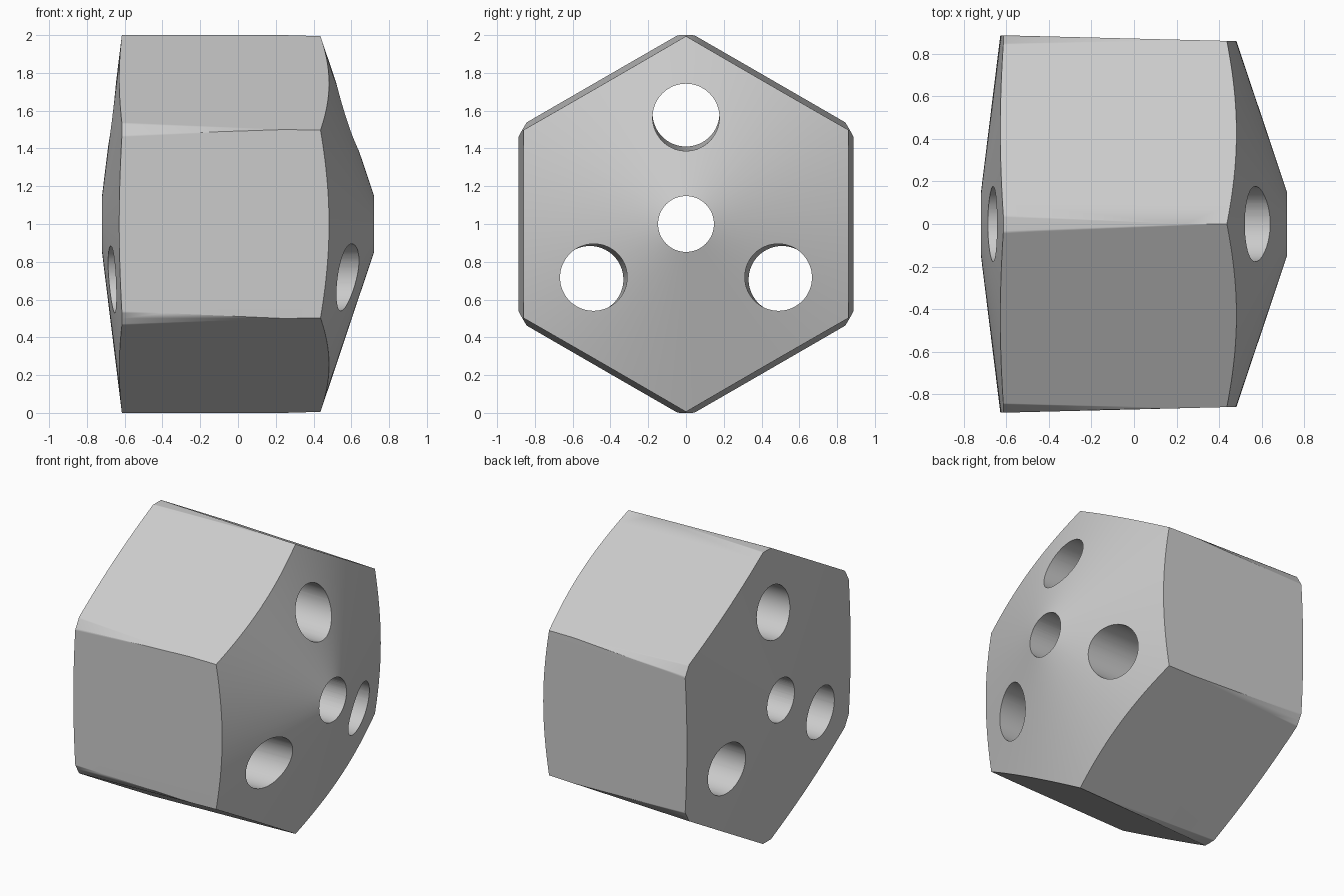
import bpy, bmesh, math
from mathutils import Vector

cube = bpy.data.objects.get("Cube")
if cube:
    bpy.data.objects.remove(cube, do_unlink=True)

steel = bpy.data.materials.new("plain_grey")
steel.use_nodes = True
grey = (0.6, 0.6, 0.6, 1)
steel.diffuse_color = grey
steel.node_tree.nodes["Principled BSDF"].inputs["Base Color"].default_value = grey


def loft(name, sides, rings, direction=0.0):
    """Closed solid along x; rings are (x, radius, offset from the axis)."""
    bm = bmesh.new()
    loops = []
    for x, radius, offset in rings:
        loop = []
        for i in range(sides):
            a = math.tau * i / sides
            y = radius * math.sin(a) + offset * math.sin(direction)
            z = radius * math.cos(a) + offset * math.cos(direction) + 1
            loop.append(bm.verts.new(Vector((x, y, z))))
        loops.append(loop)
    for a, b in zip(loops, loops[1:]):
        for i in range(sides):
            j = (i + 1) % sides
            bm.faces.new((a[i], a[j], b[j], b[i]))
    bm.faces.new(loops[0])
    bm.faces.new(loops[-1])
    bmesh.ops.recalc_face_normals(bm, faces=bm.faces)
    mesh = bpy.data.meshes.new(name)
    bm.to_mesh(mesh)
    bm.free()
    mesh.materials.append(steel)
    obj = bpy.data.objects.new(name, mesh)
    bpy.context.collection.objects.link(obj)
    return obj


def cut(target, tool, operation):
    """Apply a boolean and discard the tool."""
    tool.hide_render = True
    bpy.context.view_layer.objects.active = target
    mod = target.modifiers.new(tool.name, 'BOOLEAN')
    mod.operation = operation
    mod.solver = 'EXACT'
    mod.object = tool
    bpy.ops.object.modifier_apply(modifier=mod.name)
    bpy.data.objects.remove(tool, do_unlink=True)


# Round blank: steep cone on the right end, shallow cone on the left
body = loft("hexagonal_body", 192, [(-0.726, 0.1, 0), (-0.615, 1, 0),
                                    (0.435, 1, 0), (0.7365, 0.1, 0)])

# Slightly tapered hexagonal sides
cut(body, loft("hexagon", 6, [(-0.9, 1.033, 0), (0.9, 0.981, 0)]), 'INTERSECT')

# Central bore and three outer holes that lean with the taper
cut(body, loft("centre_bore", 64, [(-0.9, 0.148, 0), (0.9, 0.148, 0)]), 'DIFFERENCE')
for k in range(3):
    hole = loft("outer_hole", 64, [(-0.9, 0.177, 0.591), (0.9, 0.177, 0.559)],
                direction=math.tau * k / 3)
    cut(body, hole, 'DIFFERENCE')

# Smooth cones and bores, sharp rims, flat sides
bpy.ops.object.select_all(action='DESELECT')
body.select_set(True)
bpy.context.view_layer.objects.active = body
bpy.ops.object.shade_smooth_by_angle(angle=math.radians(30))
normals = body.modifiers.new("flat_sides", 'WEIGHTED_NORMAL')
normals.keep_sharp = True
